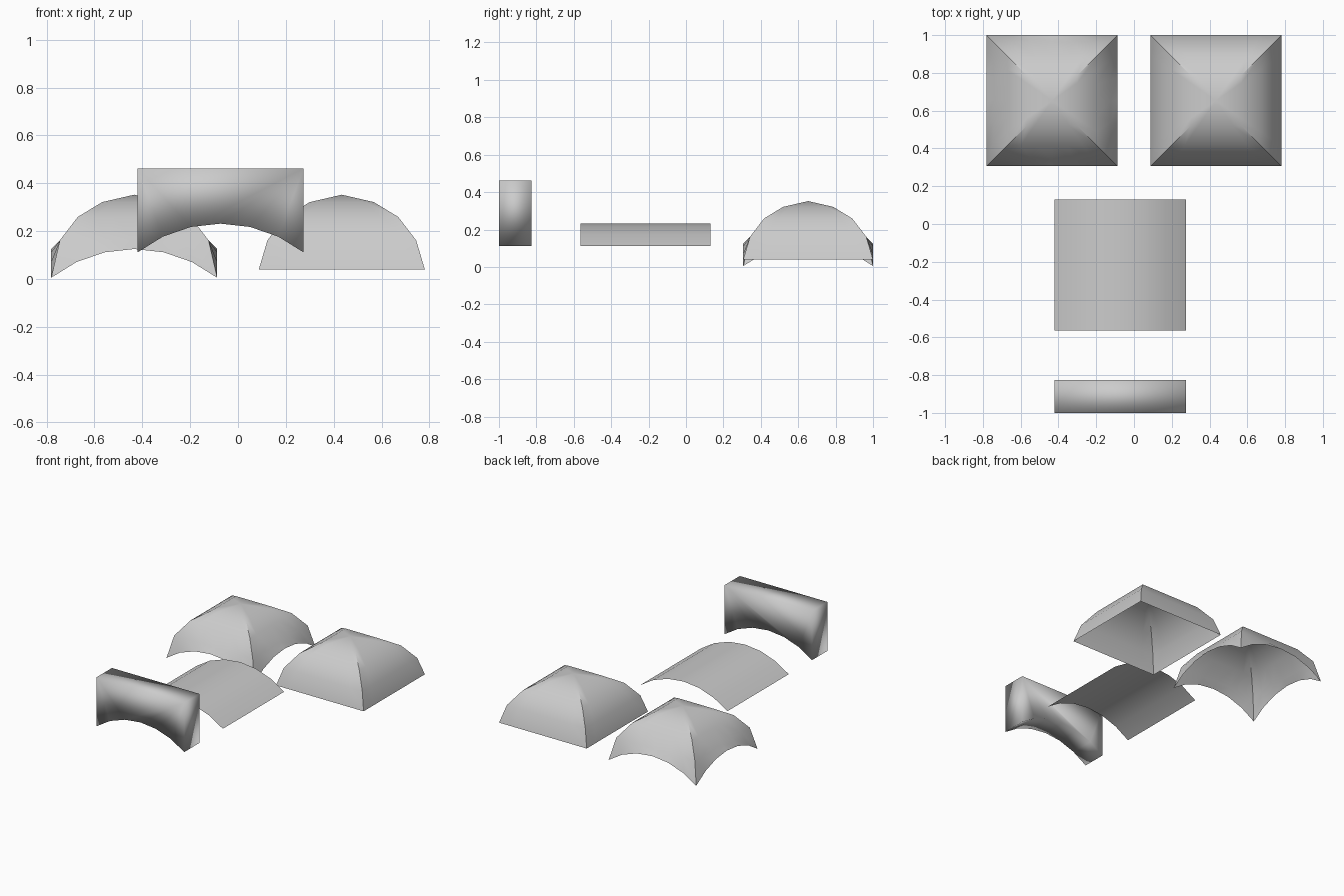
import bpy, bmesh, math

if "Cube" in bpy.data.objects:
    bpy.data.objects.remove(bpy.data.objects["Cube"])

W = 0.347                      # half span shared by every part
RISE = 0.12                    # rise of the shallow arch
SEG = 6
R = (W * W + RISE * RISE) / (2 * RISE)
HALF = math.asin(W / R)
# shallow arch: offset along the span, drop below the crown
ARCH = []
for i in range(SEG + 1):
    a = HALF * (2 * i / SEG - 1)
    ARCH.append((R * math.sin(a), R * (1 - math.cos(a))))


def finish(name, bm, loc, angle):
    bmesh.ops.remove_doubles(bm, verts=bm.verts, dist=1e-5)
    bmesh.ops.recalc_face_normals(bm, faces=bm.faces)
    me = bpy.data.meshes.new(name)
    bm.to_mesh(me)
    bm.free()
    ob = bpy.data.objects.new(name, me)
    ob.location = loc
    bpy.context.collection.objects.link(ob)
    bpy.ops.object.select_all(action='DESELECT')
    ob.select_set(True)
    bpy.context.view_layer.objects.active = ob
    if angle is None:
        bpy.ops.object.shade_smooth()
    else:
        bpy.ops.object.shade_smooth_by_angle(angle=math.radians(angle))
    return ob


def vault(name, loc, rim):
    """Four curved sides meeting on the diagonals; rim(drop) gives lower edge z."""
    rings = [(0.0, 0.352), (0.134, 0.321), (0.236, 0.259), (0.311, 0.161), (W, None)]
    bm = bmesh.new()
    for side in range(4):
        c, s = [(1, 0), (0, 1), (-1, 0), (0, -1)][side]
        rows = []
        for r, z in rings:
            pts = ARCH if r else [(0, 0)]
            row = []
            for t, drop in pts:
                x, y = t * r / W, -r
                row.append(bm.verts.new((c * x - s * y, s * x + c * y,
                                         rim(drop) if z is None else z)))
            rows.append(row)
        for upper, lower in zip(rows, rows[1:]):
            for i in range(SEG):
                if len(upper) == 1:
                    bm.faces.new((upper[0], lower[i], lower[i + 1]))
                else:
                    bm.faces.new((upper[i], lower[i], lower[i + 1], upper[i + 1]))
    ob = finish(name, bm, loc, 30)
    # open shell: make sure the outside faces up
    if sum(p.normal.z for p in ob.data.polygons) < 0:
        ob.data.flip_normals()


# Vault with arched lower edges, and vault with a flat lower edge
vault("arched_rim_vault", (-0.434, 0.653, 0), lambda d: 0.125 - d)
vault("flat_rim_vault", (0.434, 0.653, 0), lambda d: 0.04)

# Shallow barrel roof, a single open sheet
bm = bmesh.new()
rows = [[bm.verts.new((t, y, 0.231 - d)) for t, d in ARCH] for y in (-W, W)]
for i in range(SEG):
    bm.faces.new((rows[0][i], rows[0][i + 1], rows[1][i + 1], rows[1][i]))
roof = finish("barrel_roof", bm, (-0.073, -0.216, 0), 30)
if roof.data.polygons[0].normal.z < 0:
    roof.data.flip_normals()

# Wall block with an arched underside, smooth-shaded all over
bm = bmesh.new()
outline = [(t, 0.231 - d) for t, d in ARCH] + [(W, 0.462), (-W, 0.462)]
face = bm.faces.new([bm.verts.new((x, -0.0865, z)) for x, z in outline])
ext = bmesh.ops.extrude_face_region(bm, geom=[face], use_keep_orig=True)
for v in ext["geom"]:
    if isinstance(v, bmesh.types.BMVert):
        v.co.y += 0.173
finish("arch_wall", bm, (-0.073, -0.9135, 0), None)
